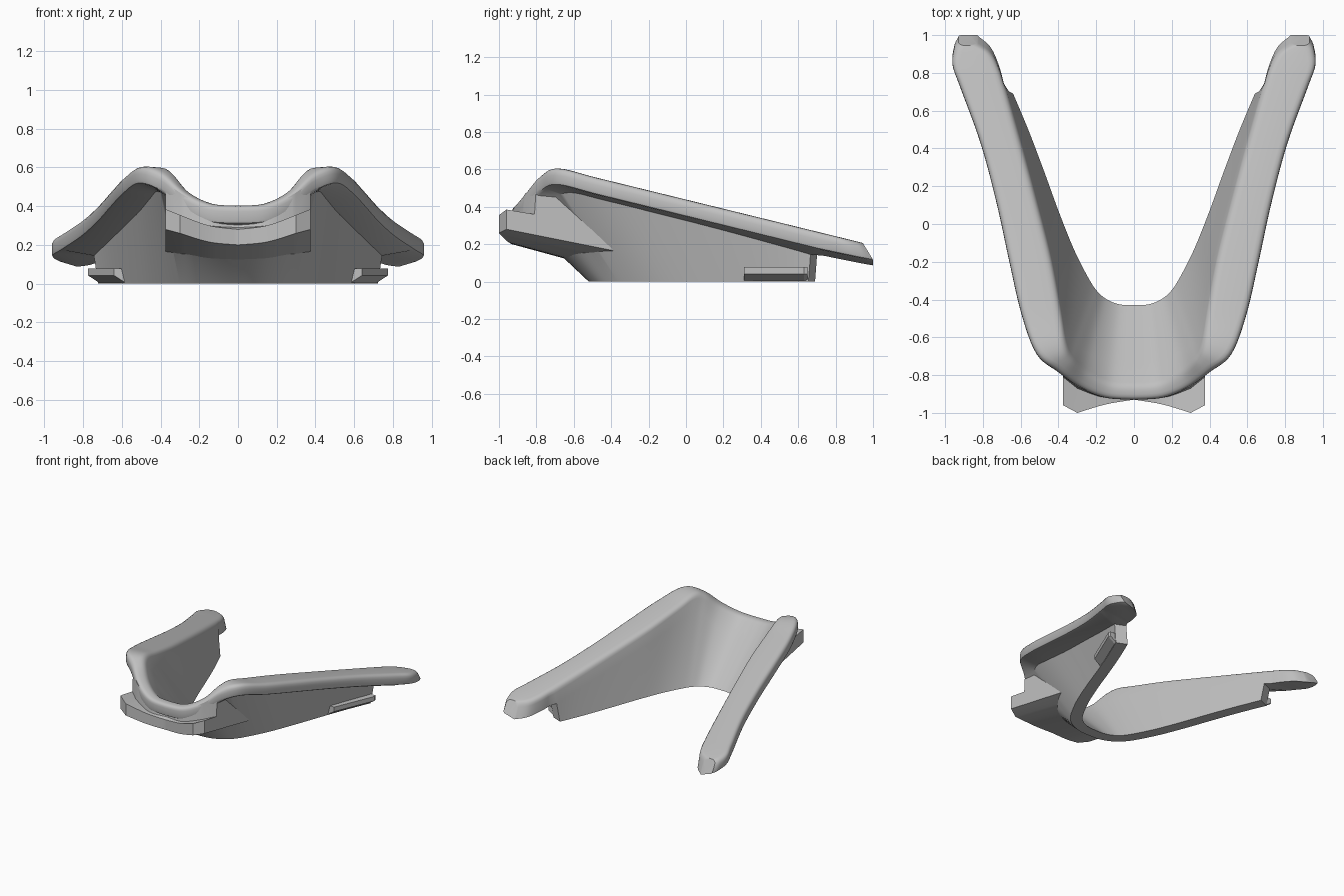
import bpy, bmesh
from mathutils import Vector as V

if "Cube" in bpy.data.objects:
    bpy.data.objects.remove(bpy.data.objects["Cube"])

grey = bpy.data.materials.new("plain grey")
grey.use_nodes = True
grey.diffuse_color = (0.53, 0.53, 0.53, 1)
grey.node_tree.nodes["Principled BSDF"].inputs["Base Color"].default_value = (0.53, 0.53, 0.53, 1)


def finish(bm, name, angle):
    """Turn a half model into a mirrored, shaded object."""
    bmesh.ops.recalc_face_normals(bm, faces=bm.faces)
    mesh = bpy.data.meshes.new(name)
    bm.to_mesh(mesh)
    bm.free()
    mesh.materials.append(grey)
    ob = bpy.data.objects.new(name, mesh)
    bpy.context.collection.objects.link(ob)
    ob.modifiers.new("Mirror", 'MIRROR').merge_threshold = 0.001
    bpy.ops.object.select_all(action='DESELECT')
    ob.select_set(True)
    bpy.context.view_layer.objects.active = ob
    bpy.ops.object.shade_smooth_by_angle(angle=angle)
    return ob


def spline(rows, steps):
    """Smooth curve through rows of numbers."""
    out = []
    for i in range(len(rows) - 1):
        a, b, c, d = (rows[min(max(k, 0), len(rows) - 1)] for k in range(i - 1, i + 3))
        for s in range(steps):
            t = s / steps
            out.append([q + t / 2 * (r - p + t * (2*p - 5*q + 4*r - s4 + t * (3*(q - r) + s4 - p)))
                        for p, q, r, s4 in zip(a, b, c, d)])
    return out + [list(rows[-1])]


def rounded(a, b, c, r, n=4):
    """Points rounding the corner b between a and c."""
    p, q = b + (a - b).normalized() * r, b + (c - b).normalized() * r
    return [p.lerp(b, t).lerp(b.lerp(q, t), t) for t in (k / n for k in range(n + 1))]


def plane_z(y):
    return 0.615 - 0.245 * (y + 0.72)


# Shell: wall foot (x, y), rim inner edge (x, y, z), rim outer edge (x, y, z)
front = [
    (0, -.43, 0, -.86, .405, 0, -.93, .40),
    (.08, -.425, .13, -.85, .415, .15, -.92, .41),
    (.15, -.395, .25, -.79, .475, .28, -.87, .47),
    (.2, -.35, .33, -.72, .57, .40, -.785, .57),
]
side = [
    (.25, -.27, .365, -.64, .515, -.69), (.32, -.13, .39, -.48, .595, -.48),
    (.4, .07, .44, -.2, .66, -.2), (.48, .29, .515, .1, .725, .1),
    (.56, .5, .6, .42, .81, .42), (.64, .69, .68, .71, .915, .71),
]
tip = [(.64, .69, .715, .82, .96, .83), (.64, .69, .76, .9, .952, .91),
       (.64, .69, .83, .945, .93, .945)]
rows = front + [(a, b, c, d, plane_z(d), e, f, plane_z(f)) for a, b, c, d, e, f in side + tip]
STEPS = 6
curve = spline(rows, STEPS)
wall_end = STEPS * (len(front) + len(side) - 1)

bm = bmesh.new()
rings = []
for i, (bx, by, ix, iy, iz, ox, oy, oz) in enumerate(curve):
    foot, inner, outer = V((bx, by, 0)), V((ix, iy, iz)), V((ox, oy, oz))
    j = min(i, wall_end - 1)
    tangent = V((curve[j + 1][0] - curve[max(j - 1, 0)][0],
                 curve[j + 1][1] - curve[max(j - 1, 0)][1], 0)).normalized()
    if i == 0:
        tangent = V((1, 0, 0))
    normal = V((tangent.y, -tangent.x, 0)) * 0.09
    tilt = V((0, 0.055 * max(0, i - wall_end) / (len(curve) - 1 - wall_end), 0))
    under_in = inner.lerp(foot, 0.12 / iz) if i <= wall_end else inner + V((0, 0, -.12)) + tilt
    under_out = outer + V((0, 0, -.09)) + tilt
    width = (outer - inner).length
    under = under_in + normal if i <= wall_end else under_in.lerp(under_out, 0.4)
    r = min(0.04, width * 0.4)
    pts = [under_in, *rounded(under_in, inner, outer, r), *rounded(inner, outer, under_out, r),
           *rounded(outer, under_out, under, .015, 2), under]
    if i <= wall_end:
        pts += [foot + normal, foot]
    if i == 0:
        for p in pts:
            p.x = 0
    rings.append([bm.verts.new(p) for p in pts])
rim_count = len(rings[-1])
for i in range(len(rings) - 1):
    a, b = rings[i], rings[i + 1]
    n = len(a) if i < wall_end else rim_count
    for k in range(n):
        m = (k + 1) % n
        bm.faces.new((a[k], a[m], b[m], b[k]))
end = rings[wall_end]
bm.faces.new((end[0], end[rim_count - 1], end[rim_count], end[rim_count + 1]))
bm.faces.new(rings[-1])
finish(bm, "curved_shell", 0.6)

# Front clip block: cross-sections (y, z) at increasing x
sections = [
    (0, -.93, .2, -.93, .28, -.9, .29, -.89, .33, -.82, .33, -.6, .11),
    (.15, -.955, .215, -.955, .3, -.92, .3, -.91, .38, -.82, .36, -.57, .115),
    (.3, -1, .26, -1, .355, -.87, .34, -.86, .47, -.7, .43, -.45, .14),
    (.375, -.96, .28, -.96, .385, -.81, .36, -.80, .52, -.62, .47, -.31, .15),
]
bm = bmesh.new()
rings = [[bm.verts.new((s[0], s[k], s[k + 1])) for k in range(1, len(s), 2)]
         for s in spline(sections[:3], 5) + sections[3:]]
for a, b in zip(rings, rings[1:]):
    for k in range(len(a)):
        m = (k + 1) % len(a)
        bm.faces.new((a[k], a[m], b[m], b[k]))
bm.faces.new(rings[-1])
finish(bm, "front_clip_block", 0.35)

# Small chamfered side feet
bm = bmesh.new()
for z, inset in ((.078, 0), (.042, 0), (.003, .06)):
    for x, y in ((.54, .31), (.64 - inset, .31), (.775 - inset, .63), (.77 - inset, .65), (.66, .65)):
        bm.verts.new((x, y, z))
bmesh.ops.convex_hull(bm, input=bm.verts[:])
finish(bm, "side_feet", 0.3)
